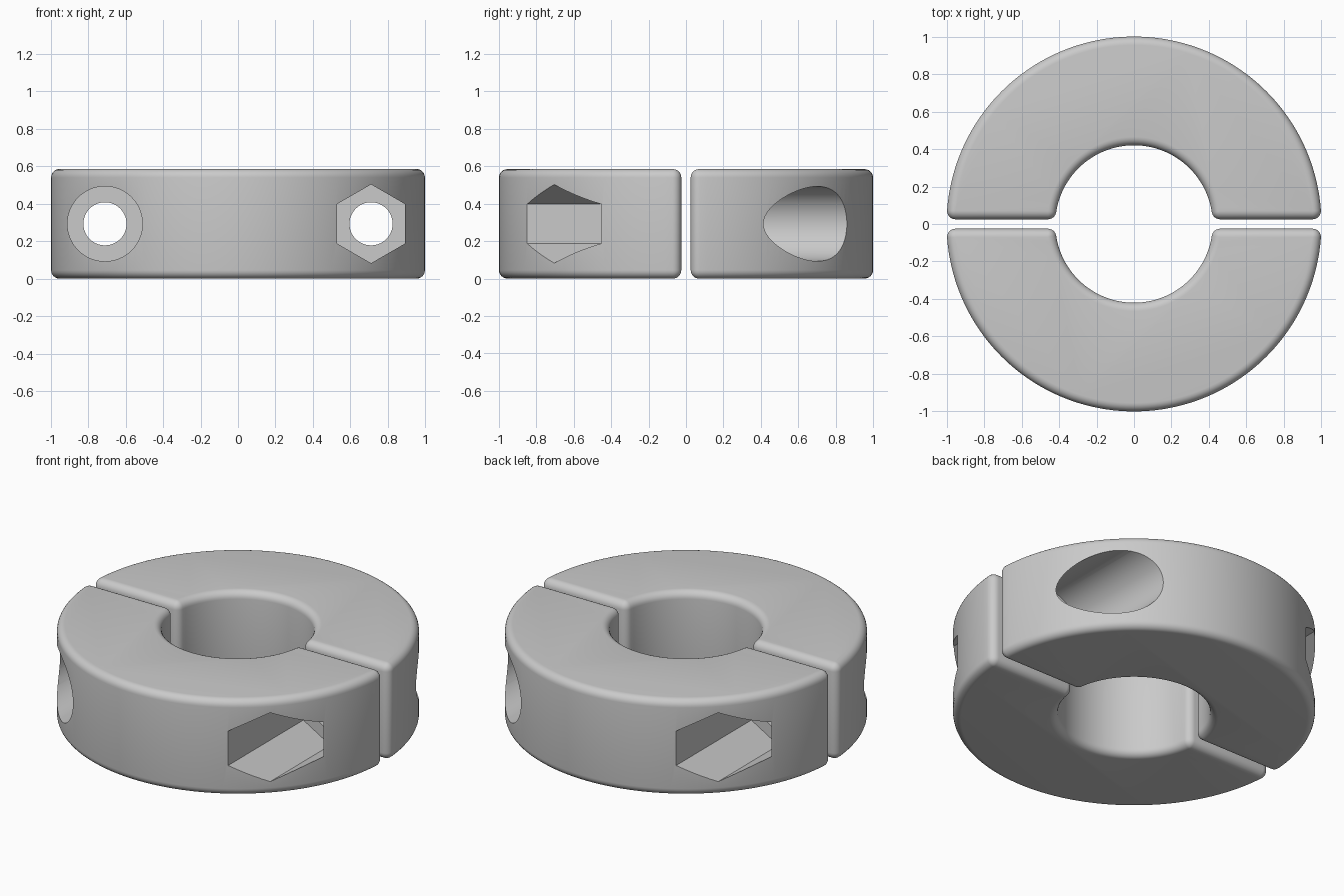
import bpy, bmesh, math

old = bpy.data.objects.get("Cube")
if old:
    bpy.data.objects.remove(old, do_unlink=True)

OUTER, INNER, HEIGHT = 1.0, 0.42, 0.585
GAP = 0.025        # half of the slot between the halves
FILLET = 0.045
SCREW_X = 0.71
SEAT_Y = -0.125    # floor of the screw and nut pockets
PI = math.pi

metal = bpy.data.materials.new("grey metal")
metal.use_nodes = True
colour = (0.59, 0.59, 0.59, 1)
metal.diffuse_color = colour
metal.node_tree.nodes["Principled BSDF"].inputs["Base Color"].default_value = colour


def sweep(radius, a0, a1, n0, n1, steps):
    """Points on a circle from a0 to a1, with normals turning from n0 to n1."""
    return [(radius, a0 + (a1 - a0) * i / steps, n0 + (n1 - n0) * i / steps)
            for i in range(steps + 1)]


def core_outline():
    """C-shaped outline, one fillet inside the surface, as (radius, angle, normal)."""
    ro, ri = OUTER - FILLET, INNER + FILLET
    a, b = math.asin((GAP + FILLET) / ro), math.asin((GAP + FILLET) / ri)
    up = 2.5 * PI
    return (sweep(ro, PI + a, 2 * PI - a, PI + a, 2 * PI - a, 80)
            + sweep(ro, 2 * PI - a, 2 * PI - a, 2 * PI - a, up, 6)
            + sweep(ri, 2 * PI - b, 2 * PI - b, up, 3 * PI - b, 6)
            + sweep(ri, 2 * PI - b, PI + b, 3 * PI - b, 2 * PI + b, 56)
            + sweep(ri, PI + b, PI + b, 2 * PI + b, up, 6)
            + sweep(ro, PI + a, PI + a, up, 3 * PI + a, 6))


def cut(obj, x, radius, sides, y0, y1):
    """Cut a prism running along y out of the part."""
    bpy.ops.mesh.primitive_cylinder_add(
        vertices=sides, radius=radius, depth=y1 - y0,
        location=(x, (y0 + y1) / 2, HEIGHT / 2), rotation=(PI / 2, 0, 0))
    cutter = bpy.context.object
    cutter.hide_render = True
    mod = obj.modifiers.new("cut", "BOOLEAN")
    mod.operation, mod.solver, mod.object = "DIFFERENCE", "EXACT", cutter
    bpy.context.view_layer.objects.active = obj
    bpy.ops.object.modifier_apply(modifier=mod.name)
    bpy.data.objects.remove(cutter, do_unlink=True)


# Half ring: stacked outlines that swell and shrink to round every edge
STEPS = 6
quarter = [PI / 2 * i / STEPS for i in range(STEPS + 1)]
layers = [(FILLET - FILLET * math.cos(t), FILLET * math.sin(t)) for t in quarter]
layers += [(HEIGHT - z, grow) for z, grow in reversed(layers)]
bm = bmesh.new()
rings = [[bm.verts.new((r * math.cos(a) + grow * math.cos(n),
                        r * math.sin(a) + grow * math.sin(n), z))
          for r, a, n in core_outline()] for z, grow in layers]
for low, high in zip(rings, rings[1:]):
    for i in range(len(low)):
        bm.faces.new((low[i - 1], low[i], high[i], high[i - 1]))
bm.faces.new(rings[0][::-1])
bm.faces.new(rings[-1])
bmesh.ops.remove_doubles(bm, verts=bm.verts, dist=0.0001)
bmesh.ops.recalc_face_normals(bm, faces=bm.faces)
mesh = bpy.data.meshes.new("front_half_ring")
bm.to_mesh(mesh)
bm.free()
mesh.materials.append(metal)
front = bpy.data.objects.new("front_half_ring", mesh)
bpy.context.collection.objects.link(front)

# Round screw pocket, hexagonal nut pocket and the bolt holes
cut(front, -SCREW_X, 0.2, 64, -1.2, SEAT_Y)
cut(front, SCREW_X, 0.21, 6, -1.2, SEAT_Y)
for side in (-1, 1):
    cut(front, side * SCREW_X, 0.115, 48, -0.6, 0.2)

bpy.ops.object.select_all(action="DESELECT")
front.select_set(True)
bpy.context.view_layer.objects.active = front
bpy.ops.object.shade_smooth_by_angle(angle=math.radians(30))

# Rear half: the same part turned half way round
back = front.copy()
back.data = front.data.copy()
back.name = back.data.name = "back_half_ring"
back.rotation_euler.z = PI
bpy.context.collection.objects.link(back)
